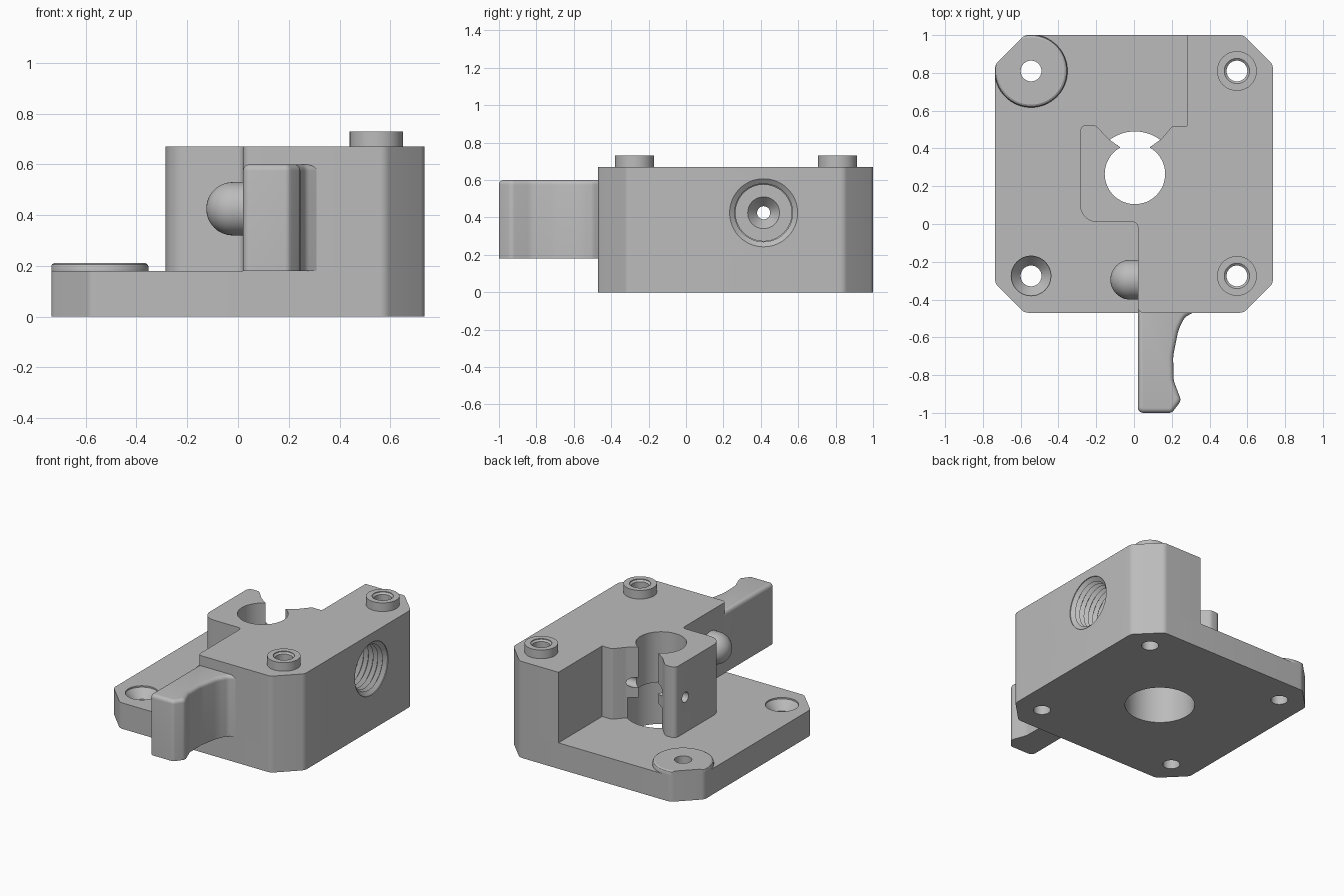
import bpy, bmesh, math
from mathutils import Vector, Matrix

if "Cube" in bpy.data.objects:
    bpy.data.objects.remove(bpy.data.objects["Cube"])

grey = bpy.data.materials.new("light_grey")
grey.use_nodes = True
grey.diffuse_color = (0.5, 0.5, 0.5, 1)
grey.node_tree.nodes["Principled BSDF"].inputs["Base Color"].default_value = (0.5, 0.5, 0.5, 1)


def finish(name, bm):
    bmesh.ops.recalc_face_normals(bm, faces=bm.faces)
    mesh = bpy.data.meshes.new(name)
    bm.to_mesh(mesh)
    bm.free()
    ob = bpy.data.objects.new(name, mesh)
    ob.data.materials.append(grey)
    bpy.context.collection.objects.link(ob)
    return ob


def rounded(points, steps=6):
    """Turn (x, y, radius) corners into an outline with arcs."""
    out = []
    for i, (x, y, r) in enumerate(points):
        p = Vector((x, y))
        if r == 0:
            out.append(p)
            continue
        a = (Vector(points[i - 1][:2]) - p).normalized()
        b = (Vector(points[(i + 1) % len(points)][:2]) - p).normalized()
        half = a.angle(b) / 2
        centre = p + (a + b).normalized() * (r / math.sin(half))
        start = p + a * (r / math.tan(half)) - centre
        end = p + b * (r / math.tan(half)) - centre
        turn = start.angle_signed(end)
        for k in range(steps + 1):
            out.append(centre + Matrix.Rotation(-turn * k / steps, 2) @ start)
    return out


def prism(name, outline, z0, z1, bevel=0):
    bm = bmesh.new()
    base = bm.faces.new([bm.verts.new((p[0], p[1], z0)) for p in outline])
    top = bmesh.ops.extrude_face_region(bm, geom=[base], use_keep_orig=True)["geom"]
    moved = [v for v in top if isinstance(v, bmesh.types.BMVert)]
    bmesh.ops.translate(bm, verts=moved, vec=(0, 0, z1 - z0))
    if bevel:
        rim = [e for e in bm.edges if all(v in moved for v in e.verts)]
        bmesh.ops.bevel(bm, geom=rim, offset=bevel, segments=5, profile=0.5, affect='EDGES')
    return finish(name, bm)


def lathe(name, profile, loc, along_x=False, steps=64):
    """Spin (radius, height) points around z, or around x."""
    bm = bmesh.new()
    vs = [bm.verts.new((r, 0, h)) for r, h in profile]
    es = [bm.edges.new(pair) for pair in zip(vs, vs[1:])]
    bmesh.ops.spin(bm, geom=vs + es, cent=(0, 0, 0), axis=(0, 0, 1),
                   angle=math.tau, steps=steps)
    bmesh.ops.remove_doubles(bm, verts=bm.verts, dist=0.0001)
    turn = Matrix.Rotation(math.pi / 2, 4, 'Y') if along_x else Matrix()
    bmesh.ops.transform(bm, verts=bm.verts, matrix=Matrix.Translation(loc) @ turn)
    return finish(name, bm)


def boolean(cutter, targets, op='DIFFERENCE'):
    for ob in targets:
        mod = ob.modifiers.new("cut", 'BOOLEAN')
        mod.operation, mod.solver, mod.object = op, 'EXACT', cutter
        bpy.context.view_layer.objects.active = ob
        bpy.ops.object.modifier_apply(modifier=mod.name)
    bpy.data.objects.remove(cutter)


def rod(r, h0, h1):
    return [(0, h0), (r, h0), (r, h1), (0, h1)]


W, BACK, FRONT, C = 0.735, 1.0, -0.47, 0.155
PLATE, TOP = 0.18, 0.67
SX, SY = 0.545, (-0.275, 0.81)

# Base plate with chamfered corners
plate_path = rounded([
    (-W + C, FRONT, 0.05), (W - C, FRONT, 0.05), (W, FRONT + C, 0.05), (W, BACK - C, 0.05),
    (W - C, BACK, 0.05), (-W + C, BACK, 0.05), (-W, BACK - C, 0.05), (-W, FRONT + C, 0.05)])
plate = prism("base_plate", plate_path, 0, PLATE)

# Raised block with clamp arm and notch
block = prism("main_block", rounded([
    (0.02, FRONT, 0.03), (W - C, FRONT, 0.05), (W, FRONT + C, 0.05), (W, BACK - C, 0.05),
    (W - C, BACK, 0.05), (0.28, BACK, 0), (0.28, 0.52, 0), (0.205, 0.52, 0.02),
    (0.145, 0.45, 0.05), (0.075, 0.4, 0), (-0.065, 0.4, 0), (-0.135, 0.45, 0.05),
    (-0.205, 0.525, 0.04), (-0.285, 0.525, 0.035), (-0.285, 0.01, 0.09), (0.02, 0.01, 0.025)]),
    PLATE, TOP)

# Stepped central bore
boolean(lathe("wide_bore", rod(0.225, -0.1, 0.32), (0.005, 0.265, 0)), [plate, block])
boolean(lathe("narrow_bore", rod(0.16, 0.25, 0.8), (0.005, 0.265, 0)), [block])

# Threaded side port leading to a narrow cross hole
thread = [(0, -0.5), (0.035, -0.5), (0.035, 0.32), (0.085, 0.38), (0.15, 0.38)]
pitch = 0.036
for k in range(9):
    h = 0.39 + k * pitch
    thread += [(0.15, h), (0.175, h + pitch / 2)]
thread += [(0.155, 0.71), (0.182, 0.73), (0.182, 0.8), (0, 0.8)]
boolean(lathe("side_port", thread, (0, 0.415, 0.425), True), [block])

# Raised screw bosses on the block
for y, label in zip(SY, ("front", "back")):
    boss = lathe(label + "_boss", rod(0.105, TOP, 0.73), (SX, y, 0))
    hole = [(0, -0.1), (0.055, -0.1), (0.055, 0.715), (0.067, 0.725), (0.067, 0.8), (0, 0.8)]
    boolean(lathe("drill", hole, (SX, y, 0)), [plate, block, boss])

# Round pad on the back corner, trimmed to the plate edge
pad = lathe("corner_pad", [(0, PLATE), (0.193, PLATE), (0.193, 0.195), (0.188, 0.206),
                           (0.178, 0.212), (0, 0.212)], (-SX, SY[1], 0))
boolean(prism("trim", plate_path, 0.1, 0.3), [pad], 'INTERSECT')
boolean(lathe("drill", rod(0.055, -0.1, 0.4), (-SX, SY[1], 0)), [plate, pad])

# Countersunk front corner hole
sink = [(0, -0.1), (0.055, -0.1), (0.055, 0.11), (0.105, 0.17), (0.105, 0.3), (0, 0.3)]
boolean(lathe("drill", sink, (-SX, SY[0], 0)), [plate])

# Finger lever with a concave side
lever = prism("finger_lever", rounded([
    (0.02, -0.44, 0), (0.02, -1.0, 0.03), (0.2, -1.0, 0.03), (0.25, -0.935, 0.035),
    (0.21, -0.83, 0.1), (0.207, -0.7, 0.2), (0.235, -0.56, 0.2), (0.268, -0.495, 0.05),
    (0.31, -0.47, 0), (0.31, -0.44, 0)]), PLATE, 0.6, 0.025)

# Domed peg on the side of the block
dome = [(0, 0.1), (0.105, 0.1)]
dome += [(0.105 * math.cos(a), -0.02 - 0.105 * math.sin(a))
         for a in (math.pi / 2 * k / 12 for k in range(12))] + [(0, -0.125)]
lathe("domed_peg", dome, (0, -0.295, 0.425), True)

# Smooth the rounded parts and keep sharp edges
bpy.ops.object.select_all(action='DESELECT')
for ob in bpy.context.collection.objects:
    if ob.type == 'MESH' and grey.name in ob.data.materials:
        ob.select_set(True)
        bpy.context.view_layer.objects.active = ob
bpy.ops.object.shade_smooth_by_angle(angle=math.radians(30))
